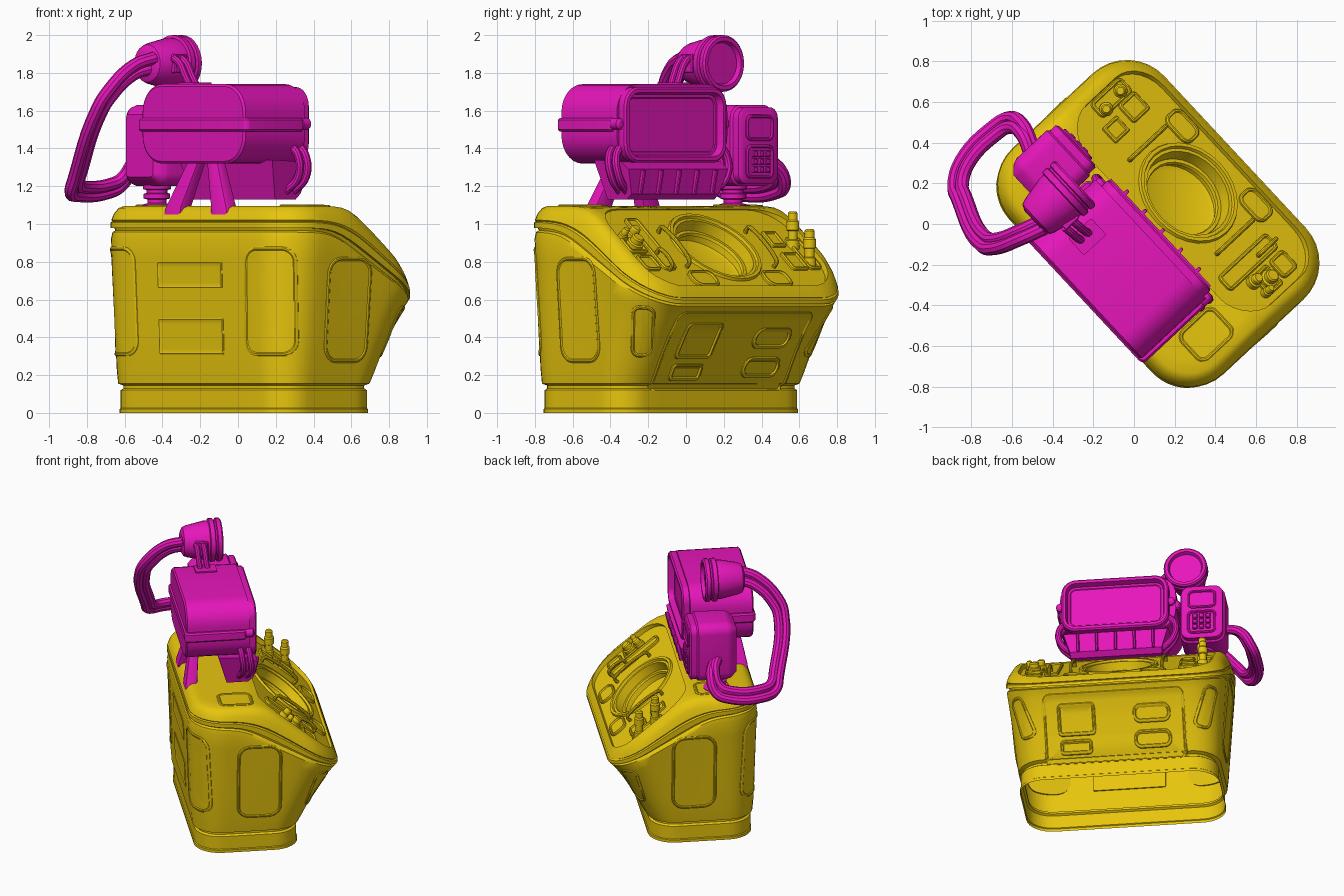
import bpy, bmesh, math
from math import sin, cos, pi, radians, exp, log
from mathutils import Vector as V, Matrix
from mathutils.bvhtree import BVHTree

if "Cube" in bpy.data.objects:
    bpy.data.objects.remove(bpy.data.objects["Cube"])

UC = 0.08                                   # console centre line (local x)
R = Matrix.Rotation(radians(-47), 4, 'Z')   # everything is modelled square, then turned
X, Y, Z = V((1, 0, 0)), V((0, 1, 0)), V((0, 0, 1))
parts = []

def material(name, c):
    m = bpy.data.materials.new(name)
    m.diffuse_color = (*c, 1)
    m.use_nodes = True
    m.node_tree.nodes["Principled BSDF"].inputs["Base Color"].default_value = m.diffuse_color
    return m
YEL = material("yellow", (0.8, 0.56, 0.004))
PNK = material("magenta", (0.8, 0.008, 0.5))

def add(name, me, mat):
    me.materials.clear()
    me.materials.append(mat)
    ob = bpy.data.objects.new(name, me)
    bpy.context.collection.objects.link(ob)
    parts.append(ob)
    return ob

def rr(w, h, r, n=7, m=1):
    """rounded rectangle outline, m pieces per straight edge"""
    r = max(min(r, w / 2, h / 2), 0.002)
    pts = []
    for k, (sx, sy) in enumerate(((1, 1), (-1, 1), (-1, -1), (1, -1))):
        c = V((sx * (w / 2 - r), sy * (h / 2 - r)))
        arc = [c + r * V((cos(a), sin(a))) for a in ((k + i / n) * pi / 2 for i in range(n + 1))]
        if pts:
            pts += [pts[-1].lerp(arc[0], j / m) for j in range(1, m)]
        pts += arc
    return pts + [pts[-1].lerp(pts[0], j / m) for j in range(1, m)]

def loft(name, rings, mat=YEL):
    bm = bmesh.new()
    vs = [[bm.verts.new(p) for p in ring] for ring in rings]
    n = len(vs[0])
    for a, b in zip(vs, vs[1:]):
        for i in range(n):
            bm.faces.new((a[i], a[(i + 1) % n], b[(i + 1) % n], b[i]))
    bm.faces.new(vs[0][::-1])
    bm.faces.new(vs[-1])
    bmesh.ops.remove_doubles(bm, verts=bm.verts, dist=1e-5)
    bmesh.ops.recalc_face_normals(bm, faces=bm.faces)
    me = bpy.data.meshes.new(name)
    bm.to_mesh(me)
    bm.free()
    return add(name, me, mat)

def frame(o, n):
    n = V(n).normalized()
    x = X if abs(n.z) > 0.99 else Z.cross(n).normalized()
    y = n.cross(x)
    return Matrix(((x.x, y.x, n.x, o[0]), (x.y, y.y, n.y, o[1]), (x.z, y.z, n.z, o[2]), (0, 0, 0, 1)))

def relief(name, F, w, h, r, layers, mat=YEL, bvh=None, m=1):
    """stack of rounded outlines (inset, height) in frame F, optionally laid onto a surface"""
    rings, nrm = [], F.col[2].to_3d()
    for ins, ht in layers:
        ring = []
        for p in rr(w - 2 * ins, h - 2 * ins, r - ins, m=m):
            q = F @ V((p.x, p.y, 0))
            if bvh:
                q = bvh.ray_cast(q + nrm * 0.6, -nrm)[0] or q
            ring.append(q + nrm * ht)
        rings.append(ring)
    return loft(name, rings, mat)

def disc(name, F, layers, mat=YEL):
    return relief(name, F, 2, 2, 1, [(1 - r, h) for r, h in layers], mat)

def tube(name, pts, r, mat):
    cu = bpy.data.curves.new(name, 'CURVE')
    cu.dimensions, cu.bevel_depth, cu.bevel_resolution, cu.resolution_u = '3D', r, 3, 6
    cu.use_fill_caps = True
    s = cu.splines.new('BEZIER')
    s.bezier_points.add(len(pts) - 1)
    for b, p in zip(s.bezier_points, pts):
        b.co, b.handle_left_type, b.handle_right_type = p, 'AUTO', 'AUTO'
    tmp = bpy.data.objects.new("tmp", cu)
    bpy.context.collection.objects.link(tmp)
    me = bpy.data.meshes.new_from_object(tmp.evaluated_get(bpy.context.evaluated_depsgraph_get()))
    bpy.data.objects.remove(tmp)
    return add(name, me, mat)

# ---- console body: base plinth, flaring walls, bent cover ----
def softmin(a, b, k=0.035):
    return -k * log(exp(-a / k) + exp(-b / k))
plane = lambda v: 1.09 - 0.83 * (v - 0.09)
rim = lambda v: softmin(0.98, 0.94 - 0.6 * v)
top = lambda v: softmin(1.095, plane(v))

def ring(a, v0, v1, r, zf, ins=0):
    pts = rr(2 * (a - ins), v1 - v0 - 2 * ins, r - ins, 8, 10)
    return [V((p.x + UC, p.y + (v0 + v1) / 2, zf(p.y + (v0 + v1) / 2))) for p in pts]

BASE, HEAD = (0.69, -0.39, 0.325, 0.18), (0.76, -0.43, 0.605, 0.25)
mix = lambda t: [b + (h - b) * t for b, h in zip(BASE, HEAD)]
rings = [ring(*BASE, lambda v, z=z: z, i) for z, i in
         ((0, 0), (0.02, 0), (0.025, 0.006), (0.12, 0.006), (0.13, 0.02), (0.145, 0.02), (0.155, -0.008))]
for t in (0.1, 0.3, 0.55, 0.8, 0.93):
    rings.append(ring(*mix(t), lambda v, t=t: 0.155 + (rim(v) - 0.155) * t, -0.012 * (1 - t)))
for f, i in ((-0.2, 0.01), (-0.12, 0.025), (0, 0.02), (0, 0), (0.25, 0), (0.3, 0.01), (0.36, 0.004), (0.65, 0.018), (0.9, 0.042), (1, 0.07)):
    rings.append(ring(*HEAD, lambda v, f=f: rim(v) + (top(v) - rim(v)) * f, i))
last = rings[-1]
for s in (0.9, 0.78, 0.65, 0.5, 0.35, 0.2, 0.06):
    rings.append([V((UC + (p.x - UC) * s, 0.09 + (p.y - 0.09) * s, top(0.09 + (p.y - 0.09) * s))) for p in last])
body = loft("console_body", rings)
bvh = BVHTree.FromPolygons([v.co for v in body.data.vertices], [p.vertices[:] for p in body.data.polygons])

# ---- sloping control deck: recess and round well ----
SL = math.atan(0.83)
DN = V((0, sin(SL), cos(SL)))
def deck(u, v, lift=-0.035):
    return frame(V((u, v, plane(v))) + DN * lift, DN)
cut = [relief("deck_cut", deck(UC, 0.328), 1.36, 0.68, 0.21, [(0.015, 0), (0, 0.2)]),
       disc("well_cut", deck(0.07, 0.32), [(0.19, -0.13), (0.21, -0.12), (0.245, 0.1)])]
for c in cut:
    md = body.modifiers.new("cut", 'BOOLEAN')
    md.operation, md.solver, md.object = 'DIFFERENCE', 'EXACT', c
me = bpy.data.meshes.new_from_object(body.evaluated_get(bpy.context.evaluated_depsgraph_get()))
body.modifiers.clear()
bm = bmesh.new()
bm.from_mesh(me)
bmesh.ops.delete(bm, geom=[f for f in bm.faces if f.calc_center_median().z < 1e-3], context='FACES')  # open underside
bm.to_mesh(body.data)
bm.free()
for c in cut:
    parts.remove(c)
    bpy.data.objects.remove(c)

for nm, r, lift in (("well_rim", 0.275, -0.036), ("well_step", 0.222, -0.11)):    # open rings
    o = disc(nm, deck(0.07, 0.32, lift), [(r - 0.03, 0), (r, 0), (r - 0.006, 0.016), (r - 0.024, 0.016), (r - 0.03, 0)])
    bm = bmesh.new()
    bm.from_mesh(o.data)
    bmesh.ops.delete(bm, geom=[f for f in bm.faces if len(f.verts) > 4], context='FACES')
    bm.to_mesh(o.data)
    bm.free()

# ---- deck fittings ----
PLATE = [(0, -0.01), (0, 0.012), (0.006, 0.018), (0.014, 0.018), (0.018, 0.008)]
for u, v, w, h, r in ((-0.42, 0.41, 0.12, 0.14, 0.02), (-0.40, 0.27, 0.1, 0.12, 0.01), (-0.53, 0.36, 0.1, 0.26, 0.03),
                      (0.52, 0.3, 0.1, 0.42, 0.03), (0.645, 0.42, 0.12, 0.12, 0.03), (0.65, 0.31, 0.13, 0.12, 0.02),
                      (-0.19, 0.52, 0.18, 0.13, 0.05), (0.34, 0.52, 0.18, 0.13, 0.05)):
    relief("deck_plate", deck(u, v), w, h, r, PLATE)
for u, v0, v1 in ((-0.245, 0.22, 0.44), (0.385, 0.22, 0.44), (0.53, 0.36, 0.46)):
    tube("deck_handle", [deck(u, v, l).translation for v, l in
         ((v0, -0.04), (v0, 0.0), (v0 + 0.02, 0.012), (v1 - 0.02, 0.012), (v1, 0.0), (v1, -0.04))], 0.012, YEL)
for u, v in ((-0.506, 0.308), (-0.524, 0.42)):        # upright levers
    disc("lever", frame(deck(u, v).translation, Z), [(0.035, -0.03), (0.035, 0.03), (0.026, 0.035), (0.026, 0.08),
         (0.034, 0.085), (0.034, 0.13), (0.026, 0.14), (0.026, 0.175), (0.018, 0.185)])
for u, v, r in ((0.65, 0.31, 0.045), (0.61, 0.25, 0.035), (0.69, 0.26, 0.025)):
    disc("dial", deck(u, v), [(r, -0.01), (r, 0.03), (r * 0.75, 0.035), (r * 0.75, 0.06), (r * 0.6, 0.068)])

# ---- wall panels laid on the body ----
FR = [(0, -0.01), (0, 0.003), (0.006, 0.008), (0.014, 0.008), (0.02, 0.003), (0.05, 0.003)]
def wall(name, o, n, w, h, r, layers=FR):
    half = min(w, h) / 2
    more = [(half * k, layers[-1][1]) for k in (0.6, 0.9) if half * k > layers[-1][0]]
    relief(name, frame(o, n), w, h, r, layers + more, bvh=bvh, m=6)
for s in (-1, 1):
    wall("side_panel", (UC + s * 0.76, 0.035, 0.545), (s, 0, 0), 0.31, 0.56, 0.09)
    wall("front_corner_panel", (UC + s * 0.64, 0.44, 0.43), (s * 0.62, 0.7, -0.35), 0.13, 0.3, 0.05)
    wall("back_corner_panel", (UC + s * 0.575, -0.38, 0.59), (s * 0.5, -0.87, 0), 0.31, 0.58, 0.08)
    wall("top_panel", (UC + s * 0.56, -0.11, 1.05), (0, 0, 1), 0.2, 0.24, 0.05)
for z, h in ((0.73, 0.14), (0.405, 0.19)):
    wall("back_panel", (UC, -0.42, z), (0, -1, 0), 0.5, h, 0.01, [(0, -0.01), (0, 0.003), (0.005, 0.006), (0.012, 0.003), (0.03, 0.003)])
wall("front_panel", (UC, 0.45, 0.325), (0, 1, 0), 0.98, 0.42, 0.05)
for nm, u, z, w, h, r in (("square_plate", 0.34, 0.38, 0.26, 0.19, 0.03), ("small_plate", 0.35, 0.215, 0.22, 0.09, 0.025),
                          ("grip_upper", -0.18, 0.395, 0.26, 0.11, 0.05), ("grip_lower", -0.18, 0.24, 0.26, 0.11, 0.05)):
    wall(nm, (u, 0.45, z), (0, 1, 0), w, h, r, [(0, -0.01), (0, 0.012), (0.007, 0.018), (0.015, 0.018), (0.022, 0.008)])

# ---- viewer box on top with screen ----
relief("viewer_box", frame((0.11, 0, 1.53), Y), 0.8, 0.42, 0.15, [(0.012, -0.43), (0, -0.42), (0, 0.01)], PNK)
relief("viewer_flange", frame((0.11, -0.225, 1.49), Z), 0.85, 0.43, 0.03, [(0.01, 0), (0, 0.01), (0, 0.06), (0.01, 0.07)], PNK)
relief("screen_frame", frame((0.125, 0, 1.525), Y), 0.74, 0.4, 0.1,
       [(0.01, 0), (0, 0.01), (0, 0.05), (0.01, 0.06), (0.03, 0.06), (0.04, 0.02), (0.055, 0.02), (0.06, 0.015)], PNK)
for u in (-0.255, 0.505):
    disc("screen_latch", frame((u, 0, 1.53), Y), [(0.02, -0.03), (0.03, -0.02), (0.03, 0.03), (0.015, 0.04)], PNK)

# ---- tray below the screen with ribs and side cables ----
prof = [(0.01, 1.33), (0.07, 1.29), (0.045, 1.16), (0.01, 1.13), (-0.14, 1.13), (-0.2, 1.34)]
loft("tray", [[V((0.12 + u * (0.88 if z < 1.2 else 1), v, z)) for v, z in prof] for u in (-0.36, 0.36)], PNK)
for u in (-0.26, -0.13, 0.0, 0.13, 0.26):
    relief("tray_rib", frame((0.12 + u, 0.05, 1.225), (0, 0.97, -0.22)), 0.018, 0.13, 0.004, [(0, 0), (0, 0.025), (0.004, 0.03)], PNK)
for s in (-1, 1):
    for d in (0, -0.055):
        tube("side_cable", [V((0.115 + s * k, v + d, z)) for k, v, z in ((0.35, 0, 1.42), (0.4, 0.01, 1.36), (0.39, 0.02, 1.25), (0.31, 0.0, 1.17))], 0.022, PNK)
for s in (-1, 1):        # splayed legs at the back
    loft("leg", [[V((0.11 + s * c + p.x, v + p.y, z)) for p in rr(w, d, 0.01, 2)]
         for c, v, w, d, z in ((0.185, -0.375, 0.13, 0.08, 1.04), (0.175, -0.37, 0.12, 0.08, 1.09), (0.07, -0.33, 0.08, 0.06, 1.34))], PNK)

# ---- keypad unit on its pedestal ----
KU = -0.475
relief("keypad_unit", frame((KU, 0, 1.415), Y), 0.31, 0.43, 0.07, [(0.05, -0.27), (0.01, -0.23), (0, -0.2), (0, 0.0), (0.012, 0.01), (0.012, 0.05), (0.03, 0.06)], PNK)
relief("keypad_display", frame((KU, 0.055, 1.51), Y), 0.2, 0.14, 0.04, PLATE, PNK)
relief("keypad_frame", frame((KU, 0.055, 1.33), Y), 0.2, 0.18, 0.04, PLATE, PNK)
for i in range(9):
    relief("key", frame((KU + (i % 3 - 1) * 0.045, 0.06, 1.33 + (i // 3 - 1) * 0.042), Y), 0.034, 0.032, 0.006, [(0, 0), (0, 0.016), (0.005, 0.02)], PNK)
disc("pedestal", frame((KU, -0.144, 1.07), Z), [(0.09, 0), (0.09, 0.03), (0.05, 0.04), (0.05, 0.06), (0.07, 0.065),
     (0.07, 0.09), (0.055, 0.095), (0.055, 0.11), (0.075, 0.115), (0.075, 0.14)], PNK)

# ---- lamp head, its bracket pipes and the big twin-pipe loop ----
disc("lamp_head", frame((-0.345, 0.01, 1.85), Y), [(0.07, -0.36), (0.1, -0.345), (0.11, -0.32), (0.135, -0.2), (0.135, -0.17), (0.15, -0.165), (0.15, -0.135),
     (0.138, -0.13), (0.138, -0.12), (0.15, -0.115), (0.15, -0.09), (0.14, -0.08), (0.12, -0.08), (0.11, -0.105), (0.09, -0.105)], PNK)
relief("lamp_bracket", frame((-0.235, -0.22, 1.85), X), 0.09, 0.1, 0.01, [(0, -0.04), (0, 0.025), (0.006, 0.03)], PNK)
for d in (0, 0.05):
    tube("lamp_pipe", [V((-0.22, -0.26 + d, 1.88)), V((-0.18, -0.255 + d, 1.85)), V((-0.14, -0.25 + d, 1.78)), V((-0.11, -0.24 + d, 1.72))], 0.02, PNK)
relief("pipe_foot", frame((-0.11, -0.21, 1.735), Z), 0.11, 0.15, 0.01, [(0, -0.01), (0, 0.015)], PNK)
loop = [V(p) for p in ((-0.44, -0.02, 1.88), (-0.55, -0.07, 1.84), (-0.69, -0.12, 1.70), (-0.745, -0.11, 1.61), (-0.865, 0.12, 1.25),
                       (-0.885, 0.19, 1.17), (-0.85, 0.31, 1.15), (-0.69, 0.48, 1.165), (-0.62, 0.52, 1.2), (-0.55, 0.49, 1.3), (-0.49, 0.36, 1.36))]
mid = V((-0.6, 0.2, 1.48))
for k in (1.0, 0.86):
    tube("loop_pipe", [R.inverted() @ (mid + (p - mid) * k) for p in loop], 0.034, PNK)

# ---- turn everything into place, smooth shading with sharp creases ----
bpy.ops.object.select_all(action='DESELECT')
for ob in parts:
    ob.data.transform(R)
    ob.select_set(True)
bpy.context.view_layer.objects.active = body
bpy.ops.object.shade_smooth_by_angle(angle=radians(32))
